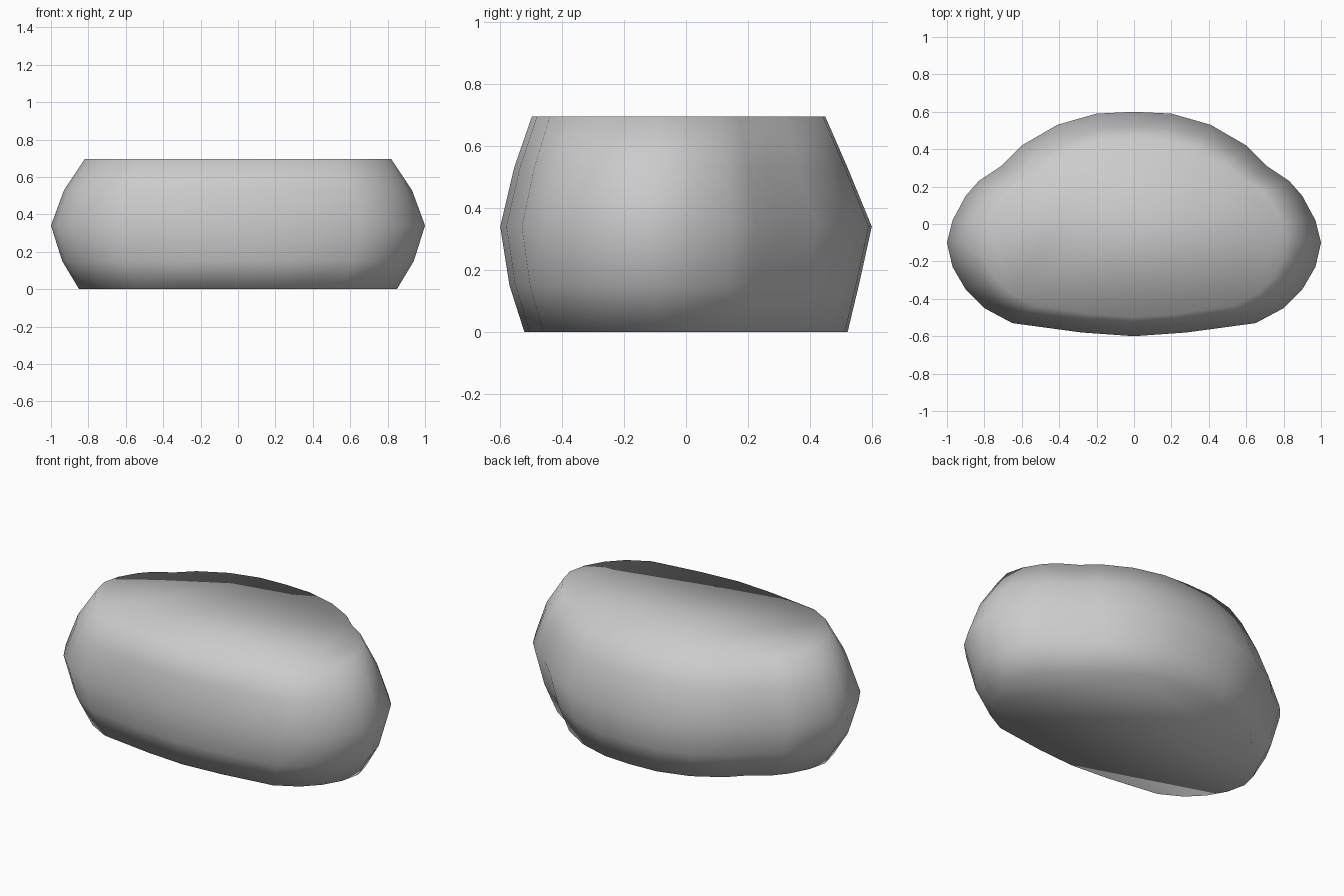
import bpy
import bmesh

if "Cube" in bpy.data.objects:
    bpy.data.objects.remove(bpy.data.objects["Cube"], do_unlink=True)

# Single grey material
grey = bpy.data.materials.new("plain grey")
grey.use_nodes = True
colour = (0.6, 0.6, 0.6, 1)
grey.diffuse_color = colour
grey.node_tree.nodes["Principled BSDF"].inputs["Base Color"].default_value = colour

# Right half of the widest outline, from front middle to back middle
half = [(0, -.6), (.28, -.58), (.65, -.53), (.8, -.45), (.9, -.35), (.97, -.23),
        (1, -.1), (.97, .02), (.9, .15), (.83, .23), (.71, .31), (.6, .42),
        (.41, .53), (.2, .59), (0, .6)]
outline = half + [(-x, y) for x, y in half[-2:0:-1]]

# Height, width scale, front scale, back scale of each ring
levels = [(0, .85, .87, .87), (.15, .94, .95, .93), (.34, 1, 1, 1),
          (.53, .93, .925, .87), (.695, .82, .83, .75)]

# Bulging body: stacked rings joined by walls, closed top and bottom
bm = bmesh.new()
rings = [[bm.verts.new((x * sx, y * (front if y < 0 else back), z)) for x, y in outline]
         for z, sx, front, back in levels]
count = len(outline)
for low, high in zip(rings, rings[1:]):
    for i in range(count):
        j = (i + 1) % count
        bm.faces.new((low[i], low[j], high[j], high[i]))
bm.faces.new(rings[-1])
bm.faces.new(rings[0][::-1])
bmesh.ops.recalc_face_normals(bm, faces=bm.faces)
for face in bm.faces:
    face.smooth = True

mesh = bpy.data.meshes.new("rounded_body")
bm.to_mesh(mesh)
bm.free()
mesh.materials.append(grey)
body = bpy.data.objects.new("rounded_body", mesh)
bpy.context.collection.objects.link(body)
